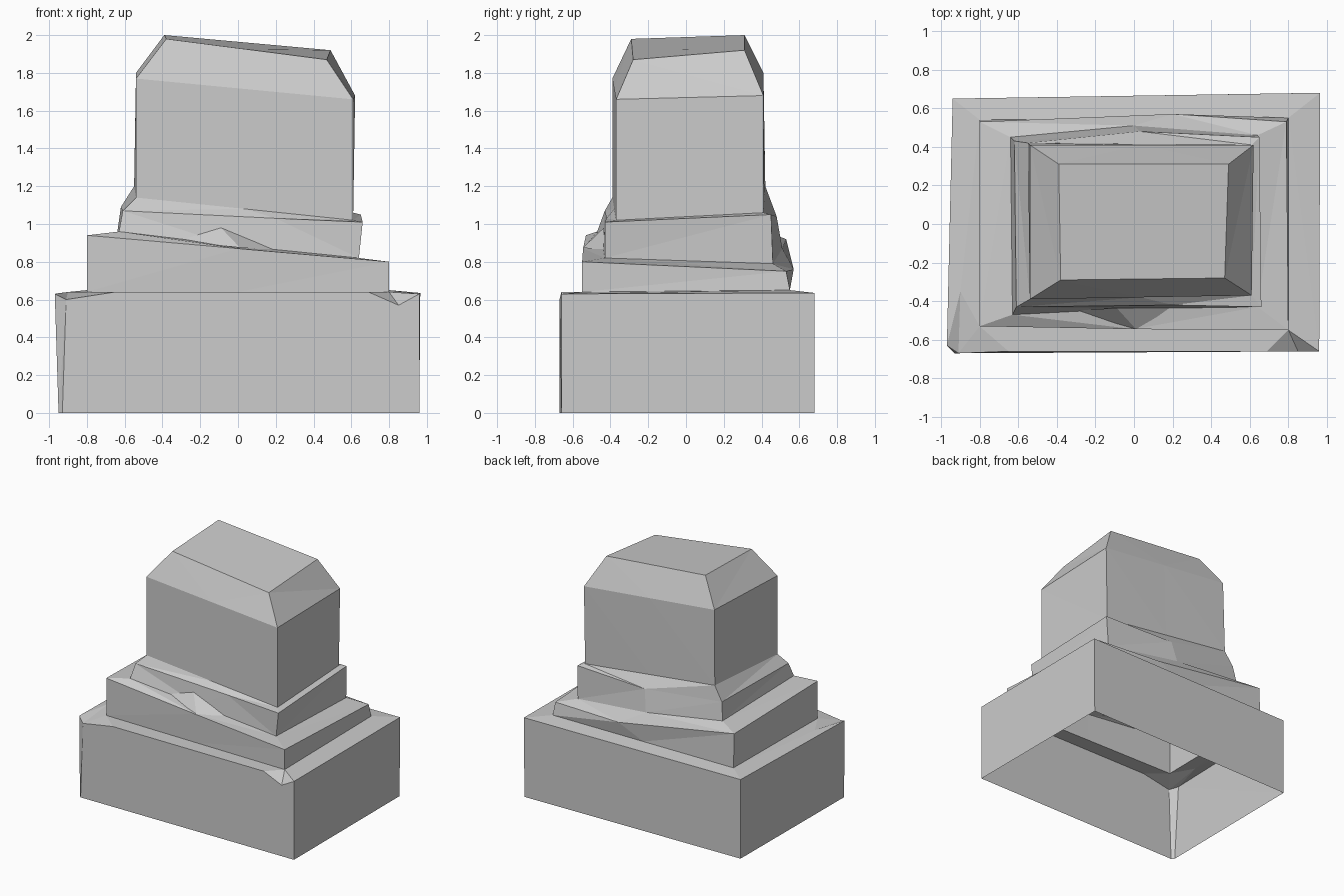
import bpy, bmesh

if "Cube" in bpy.data.objects:
    bpy.data.objects.remove(bpy.data.objects["Cube"])

# Each ring runs front-left, front-middle, front-right, back-right, back-middle, back-left


def mid(a, b):
    return tuple((p + q) / 2 for p, q in zip(a, b))


def six(fl, fr, br, bl):
    return [fl, mid(fl, fr), fr, br, mid(br, bl), bl]


def loft(name, rings, cap=False):
    bm = bmesh.new()
    rows = [[bm.verts.new(p) for p in ring] for ring in rings]
    for lo, hi in zip(rows, rows[1:]):
        n = len(lo)
        for i in range(n):
            j = (i + 1) % n
            bm.faces.new((lo[i], lo[j], hi[j], hi[i]))
    if cap:
        bm.faces.new(rows[-1])
    return finish(name, bm)


def finish(name, bm):
    bmesh.ops.triangulate(bm, faces=[f for f in bm.faces if len(f.verts) == 4])
    me = bpy.data.meshes.new(name)
    bm.to_mesh(me)
    bm.free()
    ob = bpy.data.objects.new(name, me)
    bpy.context.collection.objects.link(ob)
    return ob


# Foundation block: corner chips on the front edge, hollow and open below
step_foot = six((-.80, -.53, .64), (.80, -.55, .64), (.80, .55, .65), (-.80, .54, .65))
bm = bmesh.new()
V = lambda p: bm.verts.new(p)
low = [V(p) for p in ((-.95, -.65, 0), (-.93, -.67, 0), (.96, -.66, 0), (.96, .68, 0), (-.94, .65, 0))]
left, chip_l, edge_l, edge_r, chip_r, right, back_r, back_l = [V(p) for p in (
    (-.97, -.63, .63), (-.91, -.67, .60), (-.65, -.66, .64), (.69, -.66, .64),
    (.85, -.66, .57), (.96, -.66, .63), (.965, .68, .635), (-.94, .65, .635))]
fl, fm, fr, br, bk, bl = [V(p) for p in step_foot]
ledge = V((-.90, -.35, .64))
for f in ((low[0], low[1], chip_l, left),
          (low[1], low[2], right, chip_r, edge_r, edge_l, chip_l),
          (low[2], low[3], back_r, right),
          (low[3], low[4], back_l, back_r),
          (low[4], low[0], left, back_l),
          (left, chip_l, ledge), (chip_l, edge_l, fl), (chip_l, fl, ledge),
          (edge_l, edge_r, fr, fm, fl), (edge_r, chip_r, fr), (chip_r, right, fr),
          (right, back_r, br, fr), (back_r, back_l, bl, bk, br),
          (left, ledge, back_l), (ledge, fl, bl, back_l)):
    bm.faces.new(f)
finish("foundation_block", bm)

# Step with a tilted, worn upper ledge
step_top = [(-.80, -.53, .94), (0, -.545, .87), (.80, -.55, .80),
            (.79, .53, .75), (.20, .57, .76), (-.80, .53, .92)]
plinth_foot = [(-.63, -.47, .96), (-.05, -.44, .89), (.64, -.43, .82),
               (.64, .46, .79), (0, .51, .87), (-.64, .45, .95)]
loft("step", [step_foot, step_top, plinth_foot])

# Plinth narrowing up to the stone
plinth_top = [(-.61, -.43, 1.07), (.20, -.42, 1.03), (.66, -.43, 1.01),
              (.65, .45, 1.05), (.03, .48, 1.04), (-.62, .43, 1.09)]
stone_foot = six((-.54, -.39, 1.14), (.61, -.37, 1.02), (.61, .41, 1.06), (-.55, .42, 1.20))
loft("plinth", [plinth_foot, plinth_top, stone_foot])

# Upright stone with a bevelled, sloping top
loft("headstone", [
    stone_foot,
    six((-.54, -.39, 1.77), (.61, -.37, 1.66), (.62, .41, 1.68), (-.54, .41, 1.80)),
    six((-.38, -.29, 1.98), (.47, -.28, 1.87), (.49, .31, 1.92), (-.39, .31, 2.0)),
], cap=True)

# Broken wedge leaning on the front of the plinth
bm = bmesh.new()
peak, a, b, c = [bm.verts.new(p) for p in (
    (-.09, -.435, .98), (-.32, -.45, .91), (.01, -.545, .875), (.20, -.435, .86))]
bm.faces.new((a, b, peak))
bm.faces.new((b, c, peak))
finish("broken_wedge", bm)
